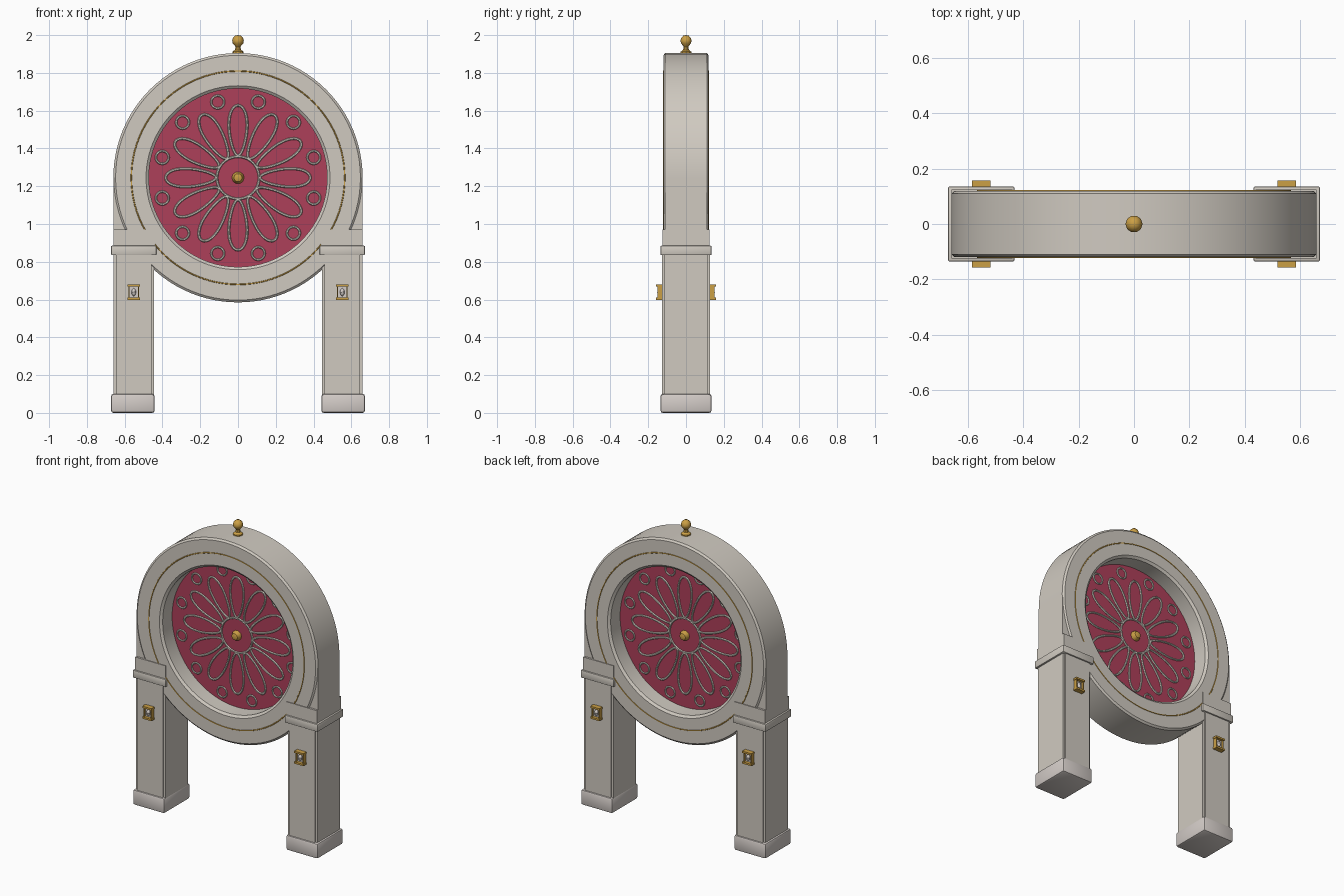
import bpy, bmesh, math
from mathutils import Matrix, Vector

cube = bpy.data.objects.get("Cube")
if cube:
    bpy.data.objects.remove(cube, do_unlink=True)


def material(name, rgb):
    m = bpy.data.materials.new(name)
    m.use_nodes = True
    m.diffuse_color = (*rgb, 1)
    bsdf = m.node_tree.nodes["Principled BSDF"]
    bsdf.inputs["Base Color"].default_value = (*rgb, 1)
    bsdf.inputs["Roughness"].default_value = 0.7
    return m


STONE = material("grey stone", (0.63, 0.59, 0.53))
PALE = material("pale stone", (0.66, 0.61, 0.58))
CRIMSON = material("crimson glass", (0.42, 0.05, 0.10))
GOLD = material("gold", (0.60, 0.35, 0.06))

HUB = Vector((0, 0, 1.245))


def finish(name, bm, mat, smooth=True):
    bmesh.ops.recalc_face_normals(bm, faces=bm.faces)
    mesh = bpy.data.meshes.new(name)
    bm.to_mesh(mesh)
    bm.free()
    mesh.materials.append(mat)
    ob = bpy.data.objects.new(name, mesh)
    bpy.context.collection.objects.link(ob)
    if smooth:
        bpy.ops.object.select_all(action='DESELECT')
        ob.select_set(True)
        bpy.context.view_layer.objects.active = ob
        bpy.ops.object.shade_smooth_by_angle(angle=math.radians(35))
    return ob


def box(name, x, y, z, mat, bevel=0.0):
    """Box from (low, high) pairs."""
    bm = bmesh.new()
    bmesh.ops.create_cube(bm, size=1)
    for v in bm.verts:
        v.co = [sum(r) / 2 + c * (r[1] - r[0]) for c, r in zip(v.co, (x, y, z))]
    if bevel:
        bmesh.ops.bevel(bm, geom=bm.edges[:], offset=bevel, segments=2,
                        profile=0.5, affect='EDGES')
    return finish(name, bm, mat, bevel > 0)


def lathe(name, profile, mat, steps, closed=False, place=Matrix()):
    """Spin a (radius, height) profile about z, then place it."""
    bm = bmesh.new()
    vs = [bm.verts.new((r, 0, h)) for r, h in profile]
    pairs = list(zip(vs, vs[1:])) + ([(vs[-1], vs[0])] if closed else [])
    edges = [bm.edges.new(p) for p in pairs]
    bmesh.ops.spin(bm, geom=vs + edges, cent=(0, 0, 0), axis=(0, 0, 1),
                   angle=math.tau, steps=steps, use_duplicate=False)
    bmesh.ops.remove_doubles(bm, verts=bm.verts, dist=1e-5)
    bm.transform(place)
    return finish(name, bm, mat)


FACING = Matrix.Translation(HUB) @ Matrix.Rotation(math.pi / 2, 4, 'X')


def tube_loops(name, loops, y, radius, mat, sides=6):
    """Sweep a round section along closed loops of (x, z) points about the hub."""
    bm = bmesh.new()
    for pts in loops:
        n = len(pts)
        rings = []
        for i, p in enumerate(pts):
            t = (pts[(i + 1) % n] - pts[i - 1]).normalized()
            ring = []
            for k in range(sides):
                a = math.tau * k / sides
                q = p + Vector((t.y, -t.x)) * radius * math.cos(a)
                ring.append(bm.verts.new(HUB + Vector((q.x, y + radius * math.sin(a), q.y))))
            rings.append(ring)
        for i in range(n):
            a, b = rings[i - 1], rings[i]
            for k in range(sides):
                bm.faces.new((a[k - 1], a[k], b[k], b[k - 1]))
    return finish(name, bm, mat)


def circle(radius, n, centre=Vector((0, 0))):
    return [centre + Vector((math.cos(math.tau * i / n), math.sin(math.tau * i / n))) * radius
            for i in range(n)]


def petal(angle, n=32):
    """Teardrop loop, wider towards its outer tip."""
    pts = []
    for i in range(n):
        a = math.tau * i / n
        along = 0.25 - 0.133 * math.cos(a)
        across = 0.047 * math.sin(a) * (1 - 0.25 * math.cos(a))
        c, s = math.cos(angle), math.sin(angle)
        pts.append(Vector((along * c - across * s, along * s + across * c)))
    return pts


# Round frame with chamfered rims
frame = [(0.66, 0.11), (0.648, 0.12), (0.487, 0.12), (0.472, 0.108)]
lathe("round_frame", frame + [(r, -h) for r, h in reversed(frame)],
      STONE, 96, closed=True, place=FACING)

# Glass disc
lathe("glass_disc", [(0, 0.01), (0.478, 0.01), (0.478, -0.01), (0, -0.01)],
      CRIMSON, 96, place=FACING)

# Flower tracery, gold inlay and boss on both faces
step = math.tau / 12
petals = [petal(i * step) for i in range(12)]
rounds = []
for i in range(12):
    a = (i + 0.5) * step
    rounds.append(circle(0.034, 20, Vector((math.cos(a), math.sin(a))) * 0.415))
for side, s in (("front", -1), ("back", 1)):
    tube_loops(side + "_petals", petals, s * 0.012, 0.007, STONE)
    tube_loops(side + "_small_circles", rounds, s * 0.012, 0.006, STONE)
    tube_loops(side + "_centre_circle", [circle(0.112, 40)], s * 0.012, 0.007, STONE)
    tube_loops(side + "_gold_inlay", [circle(0.565, 96)], s * 0.119, 0.004, GOLD)
lathe("centre_boss", [(0, 0.045), (0.022, 0.037), (0.033, 0.015),
                      (0.033, -0.015), (0.022, -0.037), (0, -0.045)],
      GOLD, 10, place=FACING)

# Finial on top
lathe("finial", [(0, 1.9), (0.03, 1.9), (0.03, 1.912), (0.016, 1.922), (0.013, 1.938),
                 (0.018, 1.945), (0.028, 1.957), (0.031, 1.97), (0.027, 1.985),
                 (0.015, 1.997), (0, 2.0)], GOLD, 10)

for side, s in (("left", 1), ("right", -1)):
    def sx(a, b):
        return tuple(sorted((s * a, s * b)))

    # Side wall joining frame and pillar
    box(side + "_side_wall", sx(0.58, 0.66), (-0.112, 0.112), (0.93, 1.245), STONE)
    # Pillar with raised front and back panels
    box(side + "_pillar", sx(0.445, 0.66), (-0.117, 0.117), (0.05, 0.86), STONE)
    box(side + "_pillar_panel", sx(0.458, 0.647), (-0.126, 0.126), (0.05, 0.86), STONE)
    box(side + "_pillar_top", sx(0.44, 0.66), (-0.125, 0.125), (0.85, 0.97), STONE)
    box(side + "_capital", sx(0.432, 0.672), (-0.135, 0.135), (0.835, 0.885), STONE, 0.005)
    box(side + "_base", sx(0.442, 0.672), (-0.135, 0.135), (0, 0.1), PALE, 0.012)

    # Lanterns on both faces of the pillar
    for face, f in (("front", -1), ("back", 1)):
        def fy(a, b):
            return tuple(sorted((f * a, f * b)))

        name = side + "_" + face + "_lantern"
        for part, z in (("foot", 0.598), ("cap", 0.668)):
            box(name + "_" + part, sx(0.519, 0.585), fy(0.12, 0.158), (z, z + 0.012), GOLD)
        for i, x in enumerate((0.523, 0.575)):
            box(name + "_post_%d" % (i + 1), sx(x, x + 0.006), fy(0.12, 0.152),
                (0.6, 0.675), GOLD)
        box(name + "_core", sx(0.53, 0.574), fy(0.12, 0.138), (0.605, 0.672), PALE)
        lathe(name + "_light", [(0, -0.022), (0.01, -0.012), (0.012, 0), (0.01, 0.012), (0, 0.022)],
              PALE, 10, place=Matrix.Translation((s * 0.552, f * 0.141, 0.639)))
